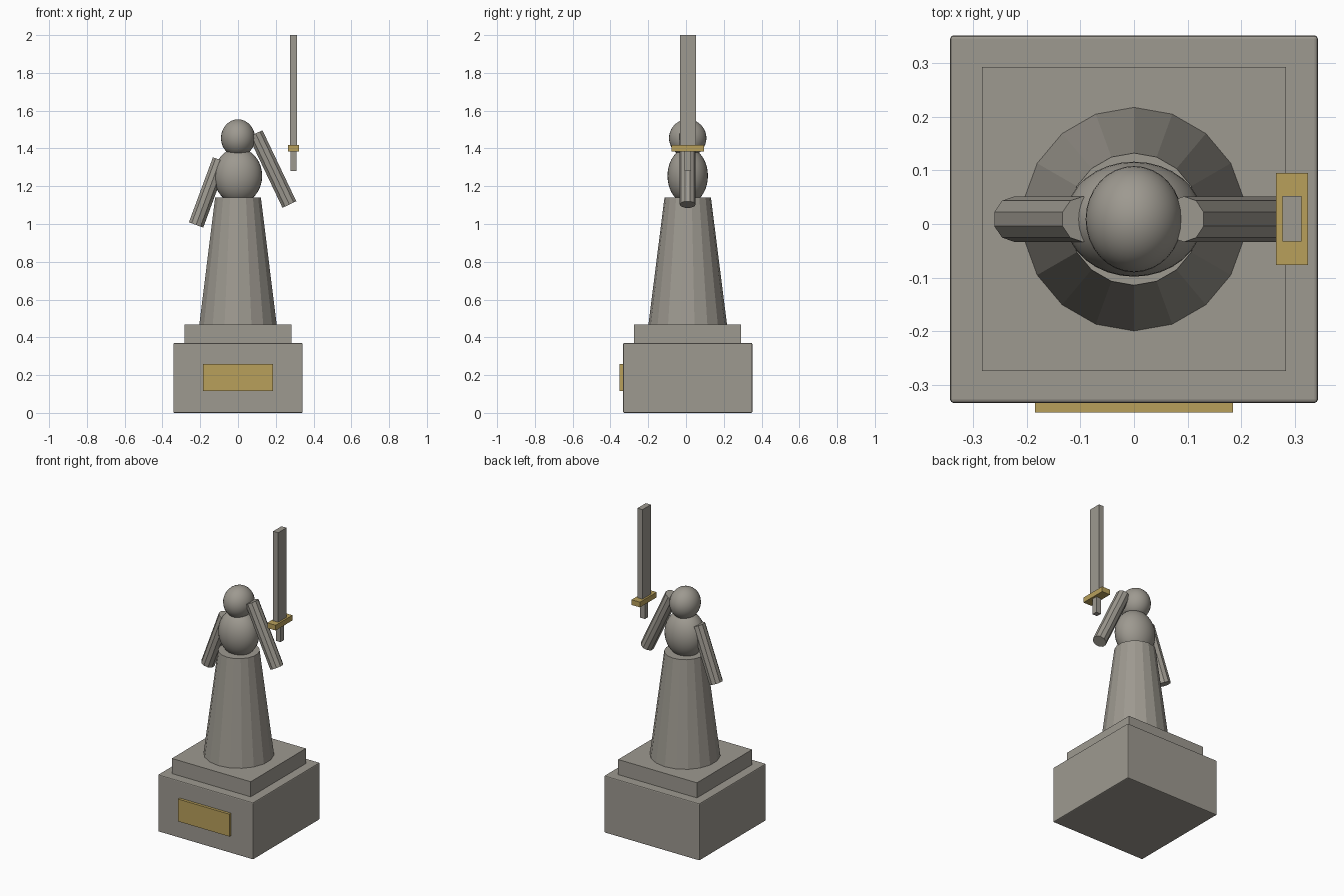
import bpy
import math
from mathutils import Vector

if "Cube" in bpy.data.objects:
    bpy.data.objects.remove(bpy.data.objects["Cube"])

CY = 0.009  # the figure's axis sits slightly behind centre


def material(name, rgb):
    m = bpy.data.materials.new(name)
    m.diffuse_color = (*rgb, 1)
    m.use_nodes = True
    m.node_tree.nodes["Principled BSDF"].inputs["Base Color"].default_value = m.diffuse_color
    return m


stone = material("weathered_stone", (0.34, 0.32, 0.28))
gold = material("dull_gold", (0.48, 0.35, 0.105))


def finish(name, mat):
    ob = bpy.context.object
    ob.name = name
    ob.data.materials.append(mat)
    return ob


def box(name, x, y, z, mat, bevel=0):
    """Box from (min, max) ranges."""
    bpy.ops.mesh.primitive_cube_add(
        size=1, location=[(r[0] + r[1]) / 2 for r in (x, y, z)])
    ob = finish(name, mat)
    ob.scale = [r[1] - r[0] for r in (x, y, z)]
    bpy.ops.object.transform_apply(location=False, rotation=False, scale=True)
    if bevel:
        mod = ob.modifiers.new("soft_edges", "BEVEL")
        mod.width = bevel
        mod.segments = 2
    return ob


def ellipsoid(name, z, radii):
    bpy.ops.mesh.primitive_uv_sphere_add(
        segments=32, ring_count=20, radius=1, location=(0, CY, z))
    ob = finish(name, stone)
    ob.scale = radii
    bpy.ops.object.transform_apply(location=False, rotation=False, scale=True)
    bpy.ops.object.shade_smooth()


def arm(name, shoulder, hand):
    """Ten-sided limb in the xz plane."""
    a, b = Vector((shoulder[0], CY, shoulder[1])), Vector((hand[0], CY, hand[1]))
    d = a - b
    bpy.ops.mesh.primitive_cylinder_add(
        vertices=10, radius=0.0425, depth=d.length, location=(a + b) / 2,
        rotation=(0, math.atan2(d.x, d.z), 0))
    finish(name, stone)


# Pedestal
box("pedestal_base", (-0.342, 0.342), (-0.333, 0.351), (0, 0.37), stone, 0.006)
box("pedestal_step", (-0.283, 0.283), (-0.274, 0.292), (0.365, 0.468), stone)
box("plaque", (-0.184, 0.184), (-0.351, -0.33), (0.115, 0.26), gold)

# Robed figure
bpy.ops.mesh.primitive_cone_add(vertices=18, radius1=0.208, radius2=0.123,
                                depth=0.672, location=(0, CY, 0.804))
finish("robe", stone)
ellipsoid("torso", 1.255, (0.128, 0.107, 0.147))
ellipsoid("head", 1.455, (0.09, 0.099, 0.099))
arm("lowered_arm", (-0.095, 1.339), (-0.222, 0.995))
arm("raised_arm", (0.093, 1.479), (0.272, 1.103))

# Upright sword
box("sword_blade", (0.276, 0.312), (-0.033, 0.052), (1.41, 2.0), stone)
box("sword_guard", (0.264, 0.324), (-0.076, 0.095), (1.385, 1.419), gold)
box("sword_grip", (0.277, 0.311), (-0.008, 0.026), (1.28, 1.39), stone)
